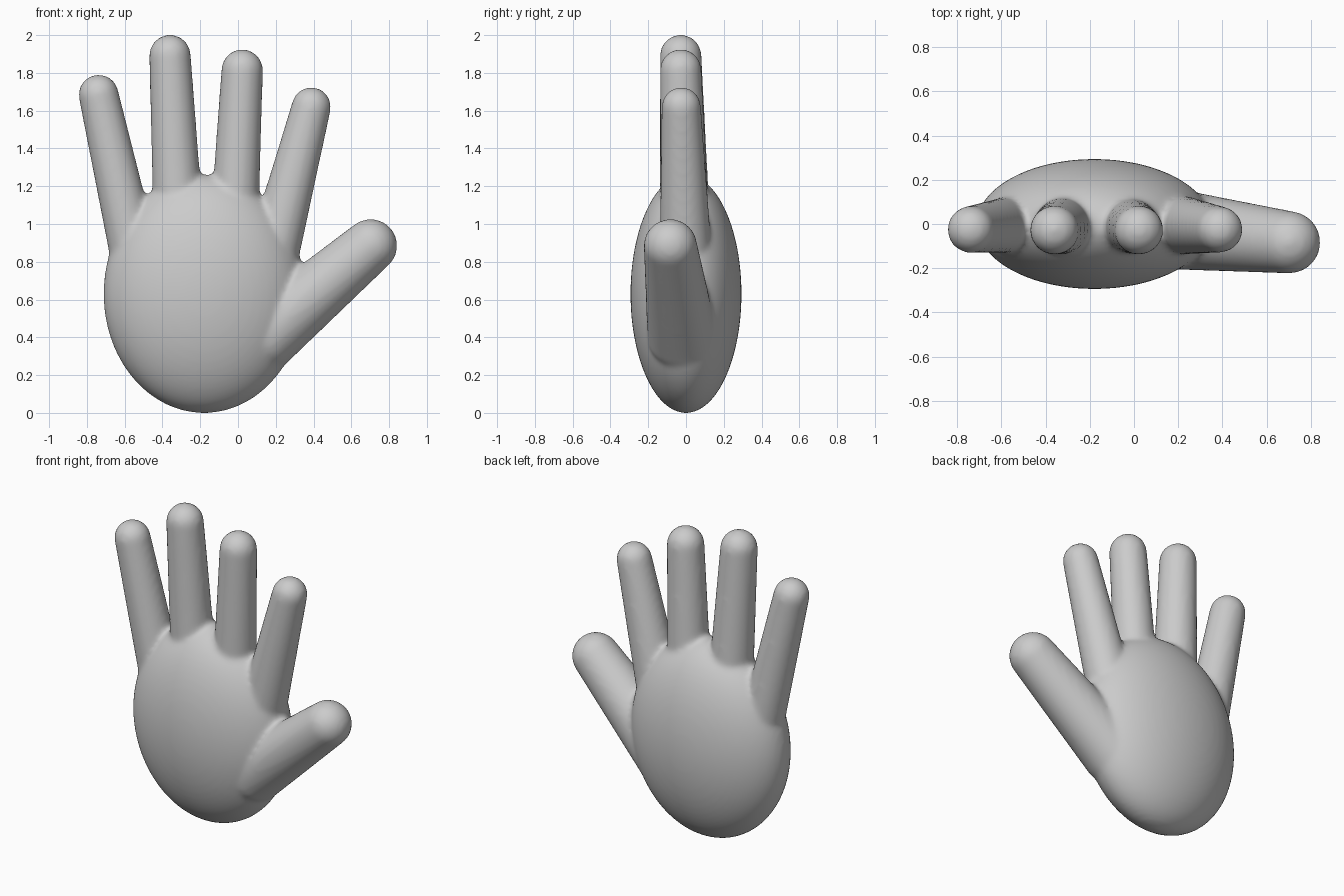
import bpy, bmesh, math
from mathutils import Vector, Matrix

if "Cube" in bpy.data.objects:
    bpy.data.objects.remove(bpy.data.objects["Cube"])

grey = bpy.data.materials.new("light_grey")
grey.diffuse_color = (0.6, 0.6, 0.6, 1)
grey.use_nodes = True
grey.node_tree.nodes["Principled BSDF"].inputs["Base Color"].default_value = grey.diffuse_color

bm = bmesh.new()


def add_finger(base, base_r, tip, tip_r):
    """Tapered capsule: a sphere whose halves sit at the base and the tip."""
    base, tip = Vector(base), Vector(tip)
    axis = tip - base
    turn = axis.to_track_quat('Z', 'Y')
    verts = bmesh.ops.create_uvsphere(bm, u_segments=40, v_segments=24, radius=1)["verts"]
    for v in verts:
        if v.co.z > -0.001:
            v.co = tip + turn @ (v.co * tip_r)
        else:
            v.co = base + turn @ (v.co * base_r)


# Palm: flattened egg
bmesh.ops.create_uvsphere(
    bm, u_segments=64, v_segments=48, radius=1,
    matrix=Matrix.Translation((-0.18, 0, 0.63)) @ Matrix.Diagonal((0.532, 0.294, 0.631, 1)))

# Four fingers, then the thumb
add_finger((-0.54, 0.0, 0.80), 0.132, (-0.738, -0.025, 1.685), 0.106)
add_finger((-0.305, 0.0, 0.80), 0.140, (-0.360, -0.028, 1.892), 0.110)
add_finger((-0.03, 0.0, 0.80), 0.134, (0.022, -0.028, 1.815), 0.110)
add_finger((0.175, 0.0, 0.80), 0.142, (0.388, -0.025, 1.620), 0.104)
add_finger((0.15, -0.02, 0.415), 0.188, (0.702, -0.083, 0.885), 0.141)

mesh = bpy.data.meshes.new("hand")
bm.to_mesh(mesh)
bm.free()
mesh.materials.append(grey)
hand = bpy.data.objects.new("hand", mesh)
bpy.context.collection.objects.link(hand)

# Fuse the parts and soften the webs between the fingers
fuse = hand.modifiers.new("fuse", 'REMESH')
fuse.mode = 'VOXEL'
fuse.voxel_size = 0.016
fuse.use_smooth_shade = True
soften = hand.modifiers.new("soften", 'SMOOTH')
soften.factor = 0.5
soften.iterations = 8
